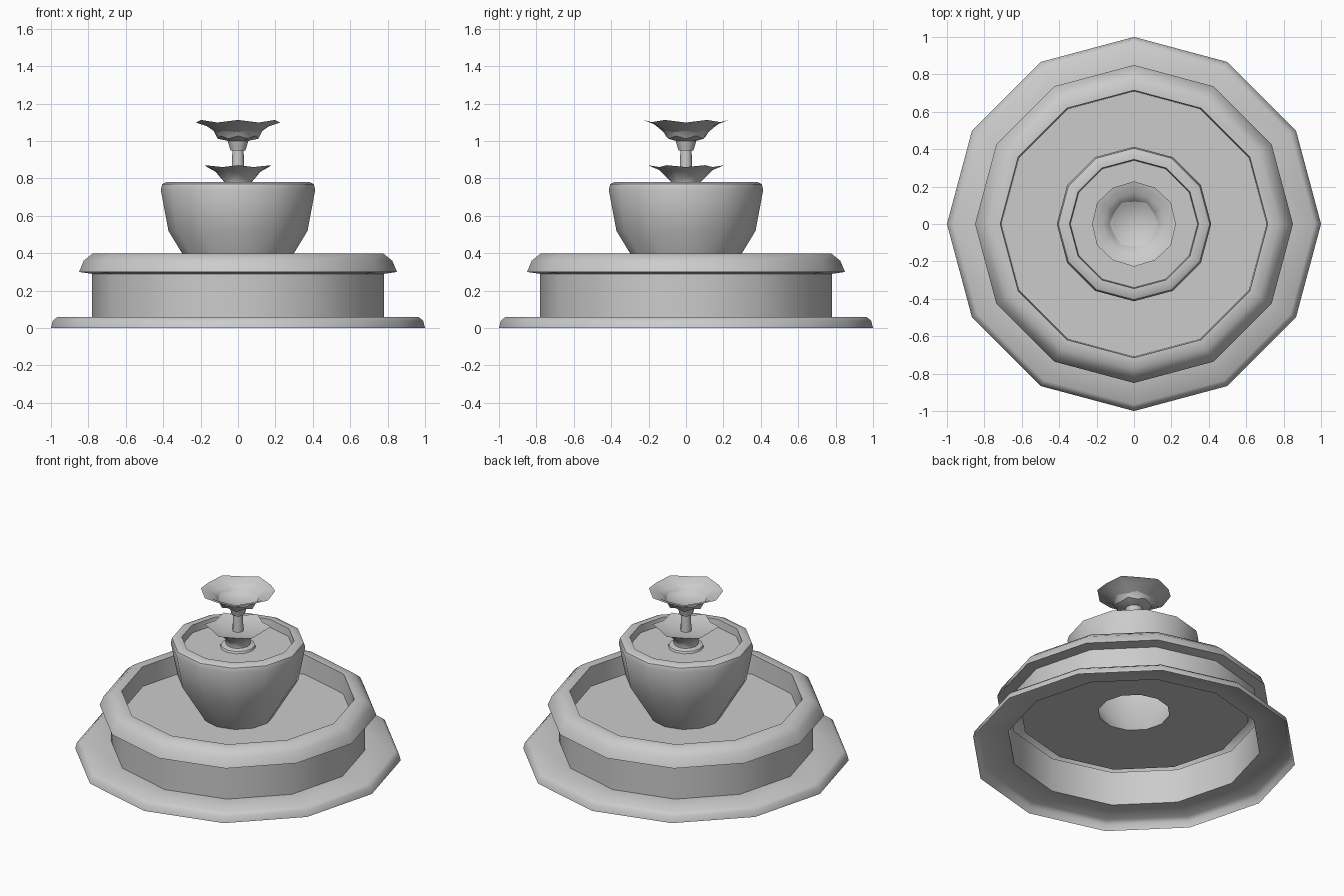
import bpy, bmesh, math

if "Cube" in bpy.data.objects:
    bpy.data.objects.remove(bpy.data.objects["Cube"])

SIDES = 12


def lathe(name, profile):
    """Revolve (radius, z, radius wave, z wave) points; waves alternate around the ring."""
    bm = bmesh.new()
    rings = []
    for p in profile:
        r, z, wr, wz = (tuple(p) + (0, 0))[:4]
        if r == 0:
            rings.append([bm.verts.new((0, 0, z))] * SIDES)
            continue
        ring = []
        for i in range(SIDES):
            s = 1 if i % 2 else -1
            a = 2 * math.pi * i / SIDES
            rad = r + s * wr
            ring.append(bm.verts.new((rad * math.cos(a), rad * math.sin(a), z + s * wz)))
        rings.append(ring)
    for lo, hi in zip(rings, rings[1:]):
        for i in range(SIDES):
            j = (i + 1) % SIDES
            quad = [lo[i], lo[j], hi[j], hi[i]]
            bm.faces.new(list(dict.fromkeys(quad)))
    mesh = bpy.data.meshes.new(name)
    bm.to_mesh(mesh)
    bm.free()
    obj = bpy.data.objects.new(name, mesh)
    bpy.context.collection.objects.link(obj)
    bpy.ops.object.select_all(action='DESELECT')
    obj.select_set(True)
    bpy.context.view_layer.objects.active = obj
    bpy.ops.object.shade_smooth_by_angle(angle=math.radians(42))
    return obj


# Open-bottomed step, pool wall, overhanging rim and pool floor
lathe("pool_basin", [
    (1.0, 0), (0.99, 0.04), (0.965, 0.06), (0.78, 0.06),
    (0.78, 0.29), (0.85, 0.30), (0.825, 0.36), (0.775, 0.40),
    (0.715, 0.40), (0.71, 0.27), (0.22, 0.27)])

# Central bowl, hollow underneath, with its water surface
lathe("central_bowl", [
    (0.22, 0.27), (0.372, 0.52), (0.413, 0.74), (0.405, 0.77),
    (0.385, 0.78), (0.345, 0.78), (0.34, 0.73), (0.0, 0.73)])

# Lower petal saucer on a flared foot
lathe("lower_saucer", [
    (0.11, 0.73), (0.105, 0.743), (0.075, 0.75), (0.075, 0.78, 0.003),
    (0.105, 0.812, 0.008, 0.004), (0.13, 0.84, 0.012, 0.005),
    (0.185, 0.866, 0.02, 0.005), (0.14, 0.852, 0.012, 0.005),
    (0.0, 0.835)])

# Stem with flared collar
lathe("stem", [
    (0.034, 0.83), (0.03, 0.95), (0.04, 0.95), (0.055, 1.0), (0.0, 1.01)])

# Upper petal bowl with a wavy lip
lathe("upper_bowl", [
    (0.0, 0.998), (0.05, 1.0), (0.108, 1.02, 0, 0.008),
    (0.13, 1.06, 0, 0.006), (0.165, 1.085, 0, 0.006),
    (0.226, 1.106, 0.002, 0.007), (0.182, 1.095, 0.002, 0.006),
    (0.11, 1.04), (0.0, 1.02)])
